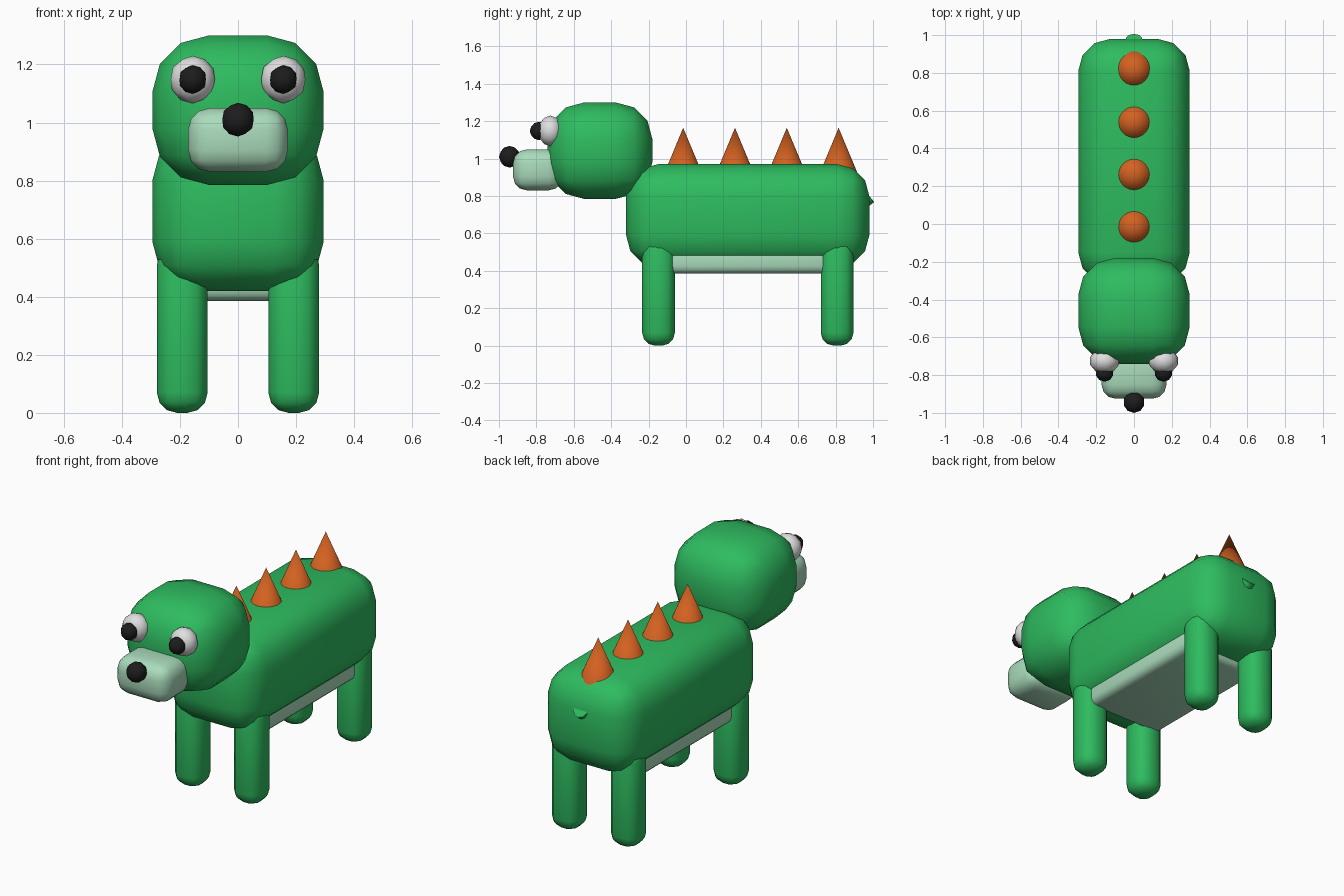
import bpy, bmesh, math
from mathutils import Vector

cube = bpy.data.objects.get("Cube")
if cube:
    bpy.data.objects.remove(cube, do_unlink=True)


def material(name, rgb):
    m = bpy.data.materials.new(name)
    m.use_nodes = True
    m.diffuse_color = (*rgb, 1)
    m.node_tree.nodes["Principled BSDF"].inputs["Base Color"].default_value = (*rgb, 1)
    return m


GREEN = material("green skin", (0.027, 0.5, 0.115))
PALE = material("pale green", (0.4, 0.71, 0.5))
ORANGE = material("orange", (0.65, 0.12, 0.015))
WHITE = material("eye white", (0.74, 0.74, 0.74))
BLACK = material("black", (0.012, 0.012, 0.012))


def finish(bm, name, mat, angle=60):
    mesh = bpy.data.meshes.new(name)
    bm.to_mesh(mesh)
    bm.free()
    mesh.materials.append(mat)
    ob = bpy.data.objects.new(name, mesh)
    bpy.context.collection.objects.link(ob)
    bpy.ops.object.select_all(action="DESELECT")
    ob.select_set(True)
    bpy.context.view_layer.objects.active = ob
    bpy.ops.object.shade_smooth_by_angle(angle=math.radians(angle))
    return ob


def rounded_box(name, mat, low, high, bevel, segments=3):
    """Box between two corners with all edges rounded."""
    low, high = Vector(low), Vector(high)
    bm = bmesh.new()
    bmesh.ops.create_cube(bm, size=1)
    bmesh.ops.scale(bm, vec=high - low, verts=bm.verts)
    bmesh.ops.translate(bm, vec=(low + high) / 2, verts=bm.verts)
    bmesh.ops.bevel(bm, geom=bm.edges[:], offset=bevel, segments=segments,
                    profile=0.5, affect="EDGES")
    return finish(bm, name, mat)


def ball(name, mat, center, radii):
    bm = bmesh.new()
    bmesh.ops.create_icosphere(bm, subdivisions=2, radius=1)
    bmesh.ops.scale(bm, vec=radii, verts=bm.verts)
    bmesh.ops.translate(bm, vec=center, verts=bm.verts)
    return finish(bm, name, mat)


# Torso, belly plate and head
rounded_box("body", GREEN, (-0.295, -0.32, 0.42), (0.295, 0.98, 0.97), 0.17)
rounded_box("belly", PALE, (-0.25, -0.1, 0.385), (0.25, 0.76, 0.52), 0.04)
rounded_box("head", GREEN, (-0.295, -0.74, 0.785), (0.295, -0.18, 1.3), 0.195)

# Muzzle and nose
rounded_box("snout", PALE, (-0.172, -0.925, 0.83), (0.172, -0.66, 1.05), 0.075)
ball("nose", BLACK, (0, -0.943, 1.01), (0.057, 0.057, 0.058))

# Paired eyes and legs
for side, label in ((-1, "right"), (1, "left")):
    ball(f"{label}_eye", WHITE, (side * 0.156, -0.725, 1.148), (0.08, 0.068, 0.082))
    ball(f"{label}_pupil", BLACK, (side * 0.156, -0.787, 1.148), (0.048, 0.048, 0.049))
    for y, end in ((-0.147, "front"), (0.808, "back")):
        x, r = side * 0.192, 0.0875
        rounded_box(f"{label}_{end}_leg", GREEN, (x - r, y - r, 0), (x + r, y + r, 0.58), 0.07)

# Row of back spikes
for i in range(4):
    bm = bmesh.new()
    bmesh.ops.create_cone(bm, cap_ends=True, segments=32, radius1=0.102, radius2=0, depth=0.245)
    bmesh.ops.translate(bm, vec=(0, -0.015 + i * 0.277, 1.0425), verts=bm.verts)
    finish(bm, f"spike_{i + 1}", ORANGE)

# Tail stub: a slanted rod that only just pokes out of the body
start, end = Vector((0, 0.5, 0.415)), Vector((0, 0.978, 0.803))
axis = end - start
bm = bmesh.new()
bmesh.ops.create_cone(bm, cap_ends=True, segments=10, radius1=0.03, radius2=0.045,
                      depth=axis.length)
bmesh.ops.rotate(bm, matrix=axis.to_track_quat("Z", "Y").to_matrix(), verts=bm.verts)
bmesh.ops.translate(bm, vec=(start + end) / 2, verts=bm.verts)
finish(bm, "tail", GREEN, 40)
